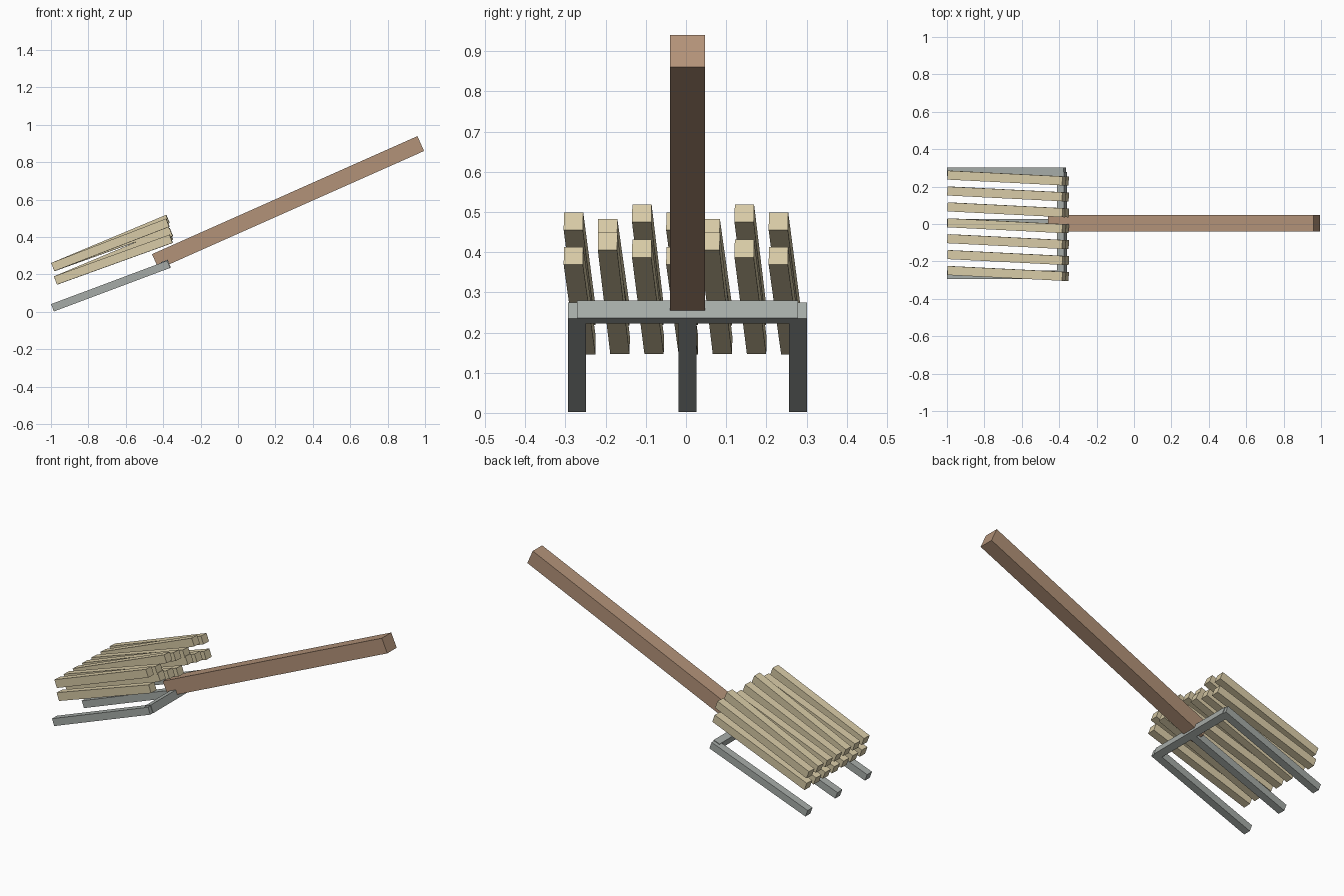
import bpy
from mathutils import Matrix, Vector

cube = bpy.data.objects.get("Cube")
if cube:
    bpy.data.objects.remove(cube, do_unlink=True)


def material(name, rgb):
    mat = bpy.data.materials.new(name)
    mat.use_nodes = True
    mat.diffuse_color = (*rgb, 1)
    mat.node_tree.nodes["Principled BSDF"].inputs["Base Color"].default_value = (*rgb, 1)
    return mat


wood = material("brown wood", (0.45, 0.29, 0.19))
straw = material("pale straw", (0.68, 0.59, 0.38))
iron = material("grey iron", (0.38, 0.41, 0.39))


def beam(name, start, end, width, height, mat):
    """Box whose long axis runs from start to end, kept level sideways."""
    start, end = Vector(start), Vector(end)
    along = (end - start).normalized()
    side = Vector((0, 0, 1)).cross(along).normalized()
    up = along.cross(side)
    bpy.ops.mesh.primitive_cube_add(size=1)
    obj = bpy.context.object
    obj.name = name
    obj.data.name = name
    frame = Matrix((along, side, up)).transposed().to_4x4()
    scale = Matrix.Diagonal(((end - start).length, width, height, 1))
    obj.matrix_world = Matrix.Translation((start + end) / 2) @ frame @ scale
    obj.data.materials.append(mat)
    return obj


MID = 0.004

# Handle
beam("handle", (-0.442, MID, 0.269), (0.977, MID, 0.9), 0.087, 0.087, wood)

# Three tines
for name, y in (("right_tine", -0.275), ("middle_tine", 0), ("left_tine", 0.275)):
    beam(name, (-0.992, y + MID, 0.022), (-0.37, y + MID, 0.255), 0.045, 0.042, iron)

# Crossbar joining the tines, tilted with them
bar = Vector((-0.386, MID, 0.251))
half = Vector((0.936, 0, 0.351)) * 0.02
beam("crossbar", bar - half, bar + half, 0.55, 0.046, iron)

# Two layers of hay strips, with pitch varying in a repeating order
upper_ends = (0.477, 0.46, 0.497)
lower_ends = (0.391, 0.427, 0.409)
for i in range(7):
    y = -0.28 + 0.085 * i
    beam(f"upper_hay_{i + 1}", (-0.989, y + 0.031, 0.24),
         (-0.375, y, upper_ends[i % 3]), 0.048, 0.047, straw)
    beam(f"lower_hay_{i + 1}", (-0.975, y + 0.031, 0.168),
         (-0.357, y, lower_ends[i % 3]), 0.048, 0.047, straw)
